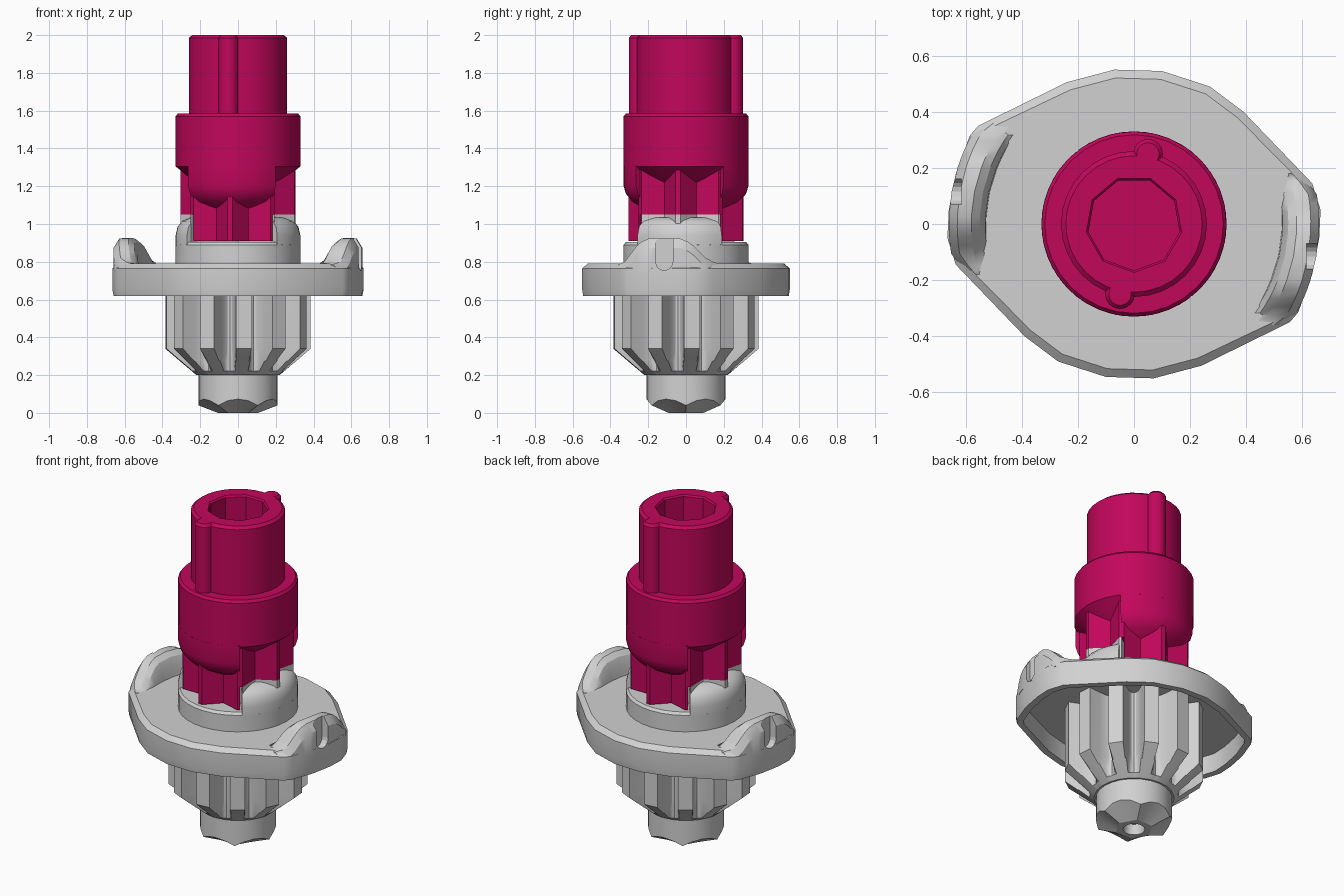
import bpy, bmesh, math
from mathutils import Vector

if "Cube" in bpy.data.objects:
    bpy.data.objects.remove(bpy.data.objects["Cube"])


def material(name, rgb):
    m = bpy.data.materials.new(name)
    m.diffuse_color = (*rgb, 1)
    m.use_nodes = True
    m.node_tree.nodes["Principled BSDF"].inputs["Base Color"].default_value = m.diffuse_color
    return m


MAGENTA = material("magenta", (0.54, 0.002, 0.105))
GRAY = material("light_gray", (0.64, 0.64, 0.64))


def pol(r, deg, z):
    a = math.radians(deg)
    return Vector((r * math.cos(a), r * math.sin(a), z))


def loft(name, rings, mat, smooth=30):
    """Skin a list of equal-length rings and cap both ends."""
    bm = bmesh.new()
    vs = [[bm.verts.new(p) for p in ring] for ring in rings]
    n = len(rings[0])
    for a, b in zip(vs, vs[1:]):
        for i in range(n):
            j = (i + 1) % n
            bm.faces.new((a[i], a[j], b[j], b[i]))
    bm.faces.new(vs[0])
    bm.faces.new(vs[-1])
    bmesh.ops.recalc_face_normals(bm, faces=bm.faces[:])
    me = bpy.data.meshes.new(name)
    bm.to_mesh(me)
    bm.free()
    me.materials.append(mat)
    ob = bpy.data.objects.new(name, me)
    bpy.context.collection.objects.link(ob)
    if smooth:
        bpy.ops.object.select_all(action='DESELECT')
        ob.select_set(True)
        bpy.context.view_layer.objects.active = ob
        bpy.ops.object.shade_smooth_by_angle(angle=math.radians(smooth))
    return ob


def circle(r, z, n, cx=0, cy=0, start=0):
    return [pol(r, start + 360 * i / n, z) + Vector((cx, cy, 0)) for i in range(n)]


def turned(name, profile, mat, n=32):
    return loft(name, [circle(r, z, n) for r, z in profile], mat)


def sector(name, profile, a0, a1, mat, steps=12):
    """Sweep a closed (r, z) profile between two angles."""
    return loft(name, [[pol(r, a0 + (a1 - a0) * i / steps, z) for r, z in profile]
                       for i in range(steps + 1)], mat)


def prism(name, outline, z0, z1, mat):
    return loft(name, [[Vector((p.x, p.y, z)) for p in outline] for z in (z0, z1)], mat, 0)


def spline(first, count, closed):
    """Star outline with a narrow ridge every 45 degrees and V grooves between."""
    pts = []
    for k in range(count):
        a = -98 + 45 * (first + k)
        last = k == count - 1 and not closed
        if k or closed:
            pts.append(pol(0.305, a - 2.5, 0))
        pts.append(pol(0.305, a if last else a + 2.5, 0))
        if not last:
            pts.append(pol(0.225, a + 22.5, 0))
    return pts if closed else pts + [Vector((0, 0, 0))]


def cut(ob, cutter):
    m = ob.modifiers.new("cut", 'BOOLEAN')
    m.object = cutter
    m.solver = 'EXACT'
    bpy.ops.object.select_all(action='DESELECT')
    bpy.context.view_layer.objects.active = ob
    ob.select_set(True)
    bpy.ops.object.modifier_apply(modifier=m.name)


# upper socket: stepped tube with a nine-sided bore
shaft = turned("socket_shaft", [(0.26, 1.5), (0.26, 1.985), (0.243, 2.0)], MAGENTA)
hole = loft("bore_cutter", [circle(r, z, 9, start=-90) for r, z in
                            ((0.165, 1.4), (0.165, 1.99), (0.18, 2.01))], MAGENTA, 0)
collar = turned("socket_collar", [(0.2, 1.2), (0.33, 1.305), (0.33, 1.57), (0.318, 1.585)], MAGENTA)
for part in (shaft, collar):
    cut(part, hole)
bpy.data.objects.remove(hole)

# key ribs on the socket
for s, side in ((1, "back"), (-1, "front")):
    loft(side + "_key_rib", [circle(r, z, 16, 0.05 * s, 0.25 * s) for r, z in
                             ((0.053, 1.55), (0.053, 1.985), (0.04, 2.0))], MAGENTA)

# splined core and interlocking clutch jaws
prism("splined_core", spline(0, 8, True), 1.05, 1.32, MAGENTA)
prism("gray_core", spline(0, 8, True), 0.85, 0.905, GRAY)
skirt = [(0.1, 1.31), (0.33, 1.31), (0.33, 1.2), (0.318, 1.16), (0.285, 1.12), (0.22, 1.08), (0.1, 1.08)]
shoulder = [(0.1, 0.88), (0.33, 0.88), (0.33, 0.94), (0.32, 0.985), (0.295, 1.015), (0.25, 1.035), (0.1, 1.04)]
for k, (a, b) in enumerate((("front", "right"), ("back", "left"))):
    mid = -98 + 180 * k
    prism(a + "_jaw", spline(4 * k - 1, 3, False), 0.91, 1.1, MAGENTA)
    sector(a + "_skirt", skirt, mid - 45, mid + 45, MAGENTA)
    prism(b + "_jaw", spline(4 * k + 1, 3, False), 0.88, 1.05, GRAY)
    sector(b + "_shoulder", shoulder, mid + 47, mid + 133, GRAY)

# hub
turned("hub", [(0.33, 0.77), (0.33, 0.89), (0.318, 0.905)], GRAY)

# flange: two-fold symmetric outline with hollow underside
half = [(0.555, -0.35), (0.585, -0.315), (0.635, -0.18), (0.66, -0.05), (0.665, 0.05),
        (0.635, 0.145), (0.39, 0.40), (0.27, 0.49), (0.10, 0.545), (-0.07, 0.55), (-0.24, 0.505)]
outline = [Vector((x * s, y * s, 0)) for s in (1, -1) for x, y in half]


def flange_ring(inset, z):
    return [p * (1 - inset / p.length) + Vector((0, 0, z)) for p in outline]


flange = loft("flange", [flange_ring(i, z) for i, z in (
    (0.05, 0.73), (0.045, 0.62), (0.006, 0.62), (0, 0.655), (0, 0.765), (0.03, 0.79))], GRAY)

# raised ears on the flange with U-shaped slots: (y, height) along each ear
stations = [(-0.36, 0.785), (-0.325, 0.80), (-0.295, 0.84), (-0.265, 0.88), (-0.235, 0.907), (-0.2, 0.922),
            (-0.115, 0.927), (-0.03, 0.922), (0.01, 0.907), (0.045, 0.88), (0.075, 0.85), (0.105, 0.82),
            (0.15, 0.797), (0.2, 0.785)]
for s, side in ((1, "right"), (-1, "left")):
    rings = []
    for y, h in stations:
        def arc(r):
            return math.sqrt(r * r - y * y)
        # the outer edge stays inside the flange outline
        out = min(arc(0.66), 0.77 - y, 0.55 + 2.06 * (y + 0.35) if y < -0.35 else 1)
        sec = [(arc(0.525), 0.75), (arc(0.53), max(h - 0.08, 0.78)), (arc(0.55), max(h - 0.025, 0.782)),
               (arc(0.58), h), (out - 0.03, h), (out, max(h - 0.05, 0.765)), (out, 0.75)]
        rings.append([Vector((s * x, s * y, z)) for x, z in sec])
    ear = loft(side + "_ear", rings, GRAY)
    u = [(-0.045, 1.0)] + [(0.045 * math.cos(t), 0.80 + 0.045 * math.sin(t)) for t in
                           [math.pi + math.pi * i / 8 for i in range(9)]] + [(0.045, 1.0)]
    slot = loft("slot_cutter", [[Vector((s * x, s * (-0.115 + y), z)) for y, z in u]
                                for x in (0.615, 0.8)], GRAY, 0)
    cut(ear, slot)
    cut(flange, slot)
    bpy.data.objects.remove(slot)

# pinion: twelve teeth with rounded roots and a tapered lower end
tooth = [(-6.2, 0.385), (6.2, 0.385), (7.5, 0.31), (9.5, 0.262), (12, 0.245), (15, 0.24),
         (18, 0.245), (20.5, 0.262), (22.5, 0.31)]
teeth = [(-85.3 + 30 * k + a, r) for k in range(12) for a, r in tooth]
loft("pinion", [[pol(min(r, lim), a, z) for a, r in teeth] for lim, z in (
    (0.22, 0.2), (0.245, 0.221), (0.31, 0.276), (0.385, 0.34), (0.385, 0.74))], GRAY)

# lower pilot tip: six-sided chamfer and a centre dimple
hexa = [math.cos(math.radians(15 * i % 60 - 30)) for i in range(24)]
chamfer = [pol(0.21, 15 * i, 0.04 + (h - 0.866) * 0.25) for i, h in enumerate(hexa)]
foot = [pol(0.092 / h, 15 * i, 0) for i, h in enumerate(hexa)]
loft("pilot_tip", [circle(0.05, 0.06, 24), circle(0.06, 0.0, 24), foot, chamfer, circle(0.21, 0.22, 24)], GRAY)
